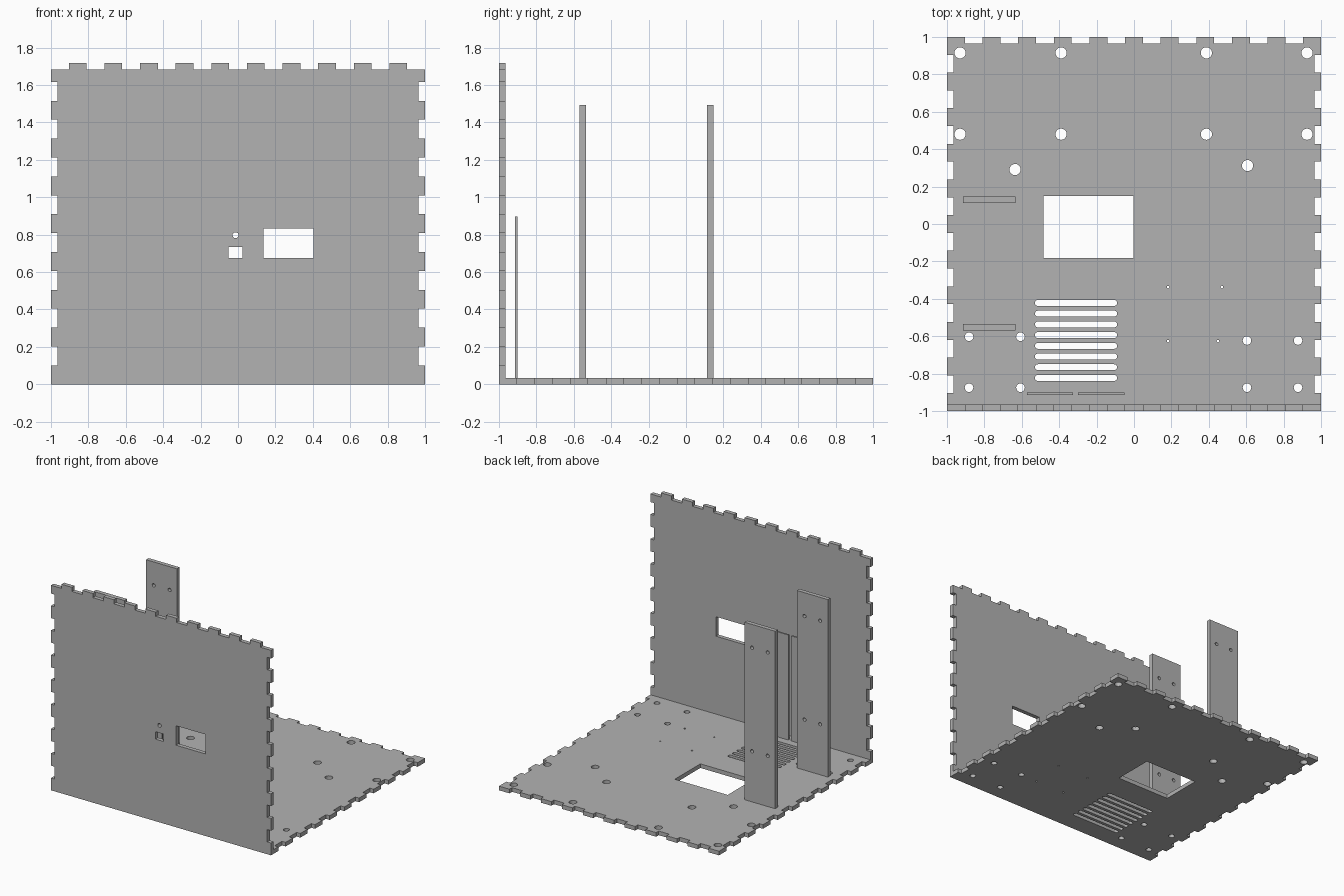
import bpy, bmesh, math
from mathutils import Vector

cube = bpy.data.objects.get("Cube")
if cube:
    bpy.data.objects.remove(cube, do_unlink=True)

T = 0.034          # sheet thickness
H = 1.718          # front panel height with fingers

grey = bpy.data.materials.new("sheet_grey")
grey.use_nodes = True
colour = (0.45, 0.45, 0.45, 1)
grey.diffuse_color = colour
grey.node_tree.nodes["Principled BSDF"].inputs["Base Color"].default_value = colour


def fingers(start, end, count, depth):
    """Step every odd segment of an edge; positive depth cuts to the left."""
    a, b = Vector(start), Vector(end)
    step = (b - a) / count
    side = Vector((-step.y, step.x)).normalized() * depth
    pts = []
    for i in range(1, count, 2):
        p, q = a + step * i, a + step * (i + 1)
        pts += [p, p + side, q + side, q]
    return pts


def rect(x0, x1, y0, y1):
    return [(x0, y0), (x1, y0), (x1, y1), (x0, y1)]


def slot(x0, x1, y, r, n=10):
    """Closed outline with round ends; x0 == x1 gives a circle."""
    pts = []
    for cx, turn in ((x1, -math.pi / 2), (x0, math.pi / 2)):
        for i in range(n + (x0 != x1)):
            a = turn + math.pi * i / n
            pts.append((cx + r * math.cos(a), y + r * math.sin(a)))
    return pts


def hole(x, y, r):
    return slot(x, x, y, r)


def sheet(name, outlines, thickness, location, upright=False):
    """Cut a flat sheet from an outer outline and its holes."""
    curve = bpy.data.curves.new(name, 'CURVE')
    curve.dimensions = '2D'
    curve.fill_mode = 'BOTH'
    curve.extrude = thickness / 2
    for pts in outlines:
        spline = curve.splines.new('POLY')
        spline.points.add(len(pts) - 1)
        for point, p in zip(spline.points, pts):
            point.co = (p[0], p[1], 0, 1)
        spline.use_cyclic_u = True
    temp = bpy.data.objects.new(name + "_outline", curve)
    bpy.context.collection.objects.link(temp)
    graph = bpy.context.evaluated_depsgraph_get()
    mesh = bpy.data.meshes.new_from_object(temp.evaluated_get(graph))
    bpy.data.objects.remove(temp, do_unlink=True)
    bpy.data.curves.remove(curve)

    bm = bmesh.new()
    bm.from_mesh(mesh)
    bmesh.ops.remove_doubles(bm, verts=bm.verts, dist=0.0001)
    bmesh.ops.recalc_face_normals(bm, faces=bm.faces)
    for face in bm.faces:
        face.smooth = False
        face.material_index = 0
    bm.to_mesh(mesh)
    bm.free()
    mesh.name = name
    mesh.materials.clear()
    mesh.materials.append(grey)
    obj = bpy.data.objects.new(name, mesh)
    obj.location = location
    if upright:
        obj.rotation_euler.x = math.pi / 2
    bpy.context.collection.objects.link(obj)
    return obj


# Floor: square with finger notches on all four edges
corners = [(-1, -1), (1, -1), (1, 1), (-1, 1)]
floor = []
for i, c in enumerate(corners):
    floor += [c] + fingers(c, corners[(i + 1) % 4], 21, T)
cuts = [floor, rect(-0.484, -0.003, -0.182, 0.15)]

# Floor mounting holes
for x in (-0.93, -0.39, 0.387, 0.925):
    cuts += [hole(x, y, 0.03) for y in (0.915, 0.48)]
cuts += [hole(-0.636, 0.291, 0.03), hole(0.607, 0.312, 0.03)]
for xs, ys in (((-0.882, -0.607), (-0.603, -0.875)),
               ((0.604, 0.877), (-0.623, -0.875))):
    cuts += [hole(x, y, 0.023) for x in xs for y in ys]
for x, y in ((0.182, -0.337), (0.47, -0.337), (0.182, -0.626), (0.449, -0.626)):
    cuts.append(hole(x, y, 0.007))

# Floor vent slots
cuts += [slot(-0.514, -0.106, -0.422 - 0.0573 * i, 0.016) for i in range(8)]
sheet("floor_panel", cuts, T, (0, 0, T / 2))

# Front panel: fingers out at top and bottom, notches in the sides
low, high = T, H - T
front = [(-1, low)] + fingers((-1, low), (1, low), 21, -T)
front += [(1, low)] + fingers((1, 0), (1, H), 17, T)
front += [(1, high)] + fingers((1, high), (-1, high), 21, -T)
front += [(-1, high)] + fingers((-1, H), (-1, 0), 17, T)
openings = [rect(0.136, 0.403, 0.674, 0.834),
            rect(-0.051, 0.024, 0.674, 0.735),
            hole(-0.013, 0.797, 0.016)]
sheet("front_panel", [front] + openings, T, (0, T / 2 - 1, 0), True)

# Two tall drilled posts
post = [rect(-0.914, -0.634, T, 1.492)]
post += [hole(x, z, 0.014) for x in (-0.845, -0.702) for z in (0.45, 1.30)]
for name, y in (("front_post", -0.552), ("back_post", 0.13)):
    sheet(name, post, T, (0, y, 0), True)

# Two thin upright plates behind the front panel
for name, x in (("right_thin_plate", -0.572), ("left_thin_plate", -0.299)):
    sheet(name, [rect(x, x + 0.247, T, 0.897)], 0.013, (0, -0.907, 0), True)
